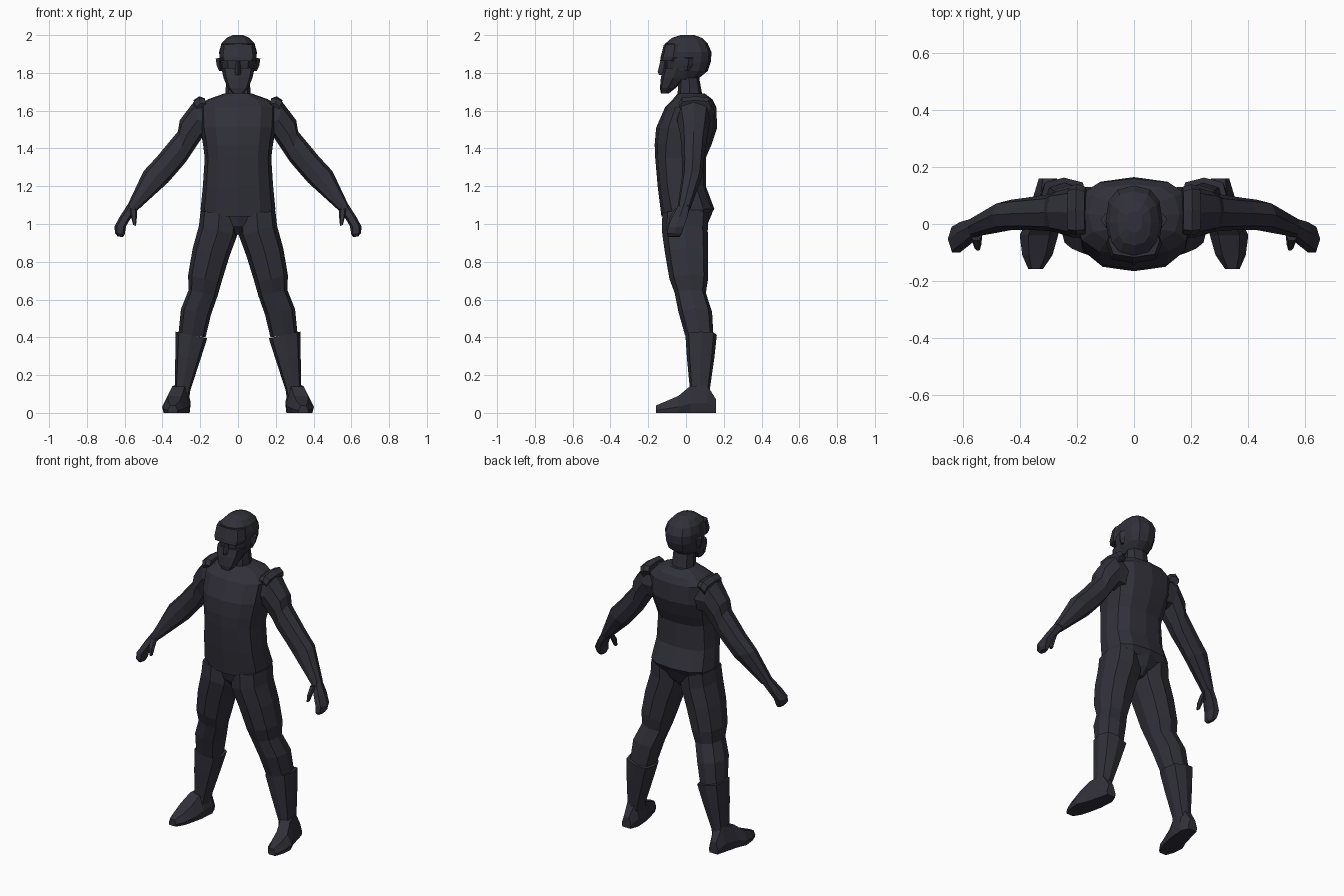
import bpy, bmesh, math
from mathutils import Vector

cloth = bpy.data.materials.new("dark slate")
cloth.diffuse_color = (0.031, 0.030, 0.042, 1)


def build(name, rings, mirror=False):
    """Skin a list of equal-length point rings and cap both ends."""
    bm = bmesh.new()
    loops = [[bm.verts.new(p) for p in r] for r in rings]
    n = len(loops[0])
    for a, b in zip(loops, loops[1:]):
        for i in range(n):
            j = (i + 1) % n
            bm.faces.new((a[i], a[j], b[j], b[i]))
    bm.faces.new(loops[0][::-1])
    bm.faces.new(loops[-1])
    bmesh.ops.recalc_face_normals(bm, faces=bm.faces)
    me = bpy.data.meshes.new(name)
    bm.to_mesh(me)
    bm.free()
    me.materials.append(cloth)
    ob = bpy.data.objects.new(name, me)
    bpy.context.collection.objects.link(ob)
    if mirror:
        empty_mod = ob.modifiers.new("mirror", 'MIRROR')
        empty_mod.use_axis[0] = True
    return ob


def oval(a, b, y0, y1, n=8, e=0.8):
    """Rounded ring from outer (x, z) to inner (x, z), spanning y0 to y1."""
    c = Vector(((a[0] + b[0]) / 2, (y0 + y1) / 2, (a[1] + b[1]) / 2))
    u = Vector((a[0] - b[0], 0, a[1] - b[1])) / 2
    v = Vector((0, (y1 - y0) / 2, 0))
    pts = []
    for i in range(n):
        t = 2 * math.pi * i / n
        co, si = round(math.cos(t), 6), round(math.sin(t), 6)
        pts.append(c + u * math.copysign(abs(co) ** e, co)
                   + v * math.copysign(abs(si) ** e, si))
    return pts


def limb(name, secs, **k):
    build(name, [oval(*s, **k) for s in secs], True)


def stack(name, secs, **k):
    """Central part: sections of (z, half width, front y, back y)."""
    build(name, [oval((w, z), (-w, z), a, b, **k) for z, w, a, b in secs])


# torso and jacket
stack("torso", [(1.04, .185, -.13, .125), (1.08, .198, -.135, .15),
                (1.20, .186, -.15, .105), (1.35, .176, -.163, .105),
                (1.42, .185, -.166, .135), (1.51, .20, -.158, .165),
                (1.62, .205, -.11, .16), (1.66, .16, -.07, .14),
                (1.69, .075, -.045, .10)], n=12, e=.75)
# seat and crotch
stack("pelvis", [(.945, .03, -.07, .07), (.99, .11, -.11, .11),
                 (1.06, .19, -.125, .14)], n=8)
# neck
stack("neck", [(1.64, .075, -.05, .11), (1.69, .066, -.045, .085),
               (1.80, .062, -.035, .065)], n=8)
# skull, brow band and beard
stack("head", [(1.765, .06, -.09, .06), (1.81, .085, -.11, .115),
               (1.86, .096, -.115, .132), (1.91, .1, -.115, .135),
               (1.955, .088, -.11, .115), (1.985, .06, -.075, .085),
               (2.0, .028, -.03, .045)], n=12, e=.8)
stack("brow", [(1.862, .088, -.137, -.02), (1.885, .098, -.134, 0),
               (1.95, .09, -.117, 0)], e=.6)
stack("beard", [(1.692, .028, -.133, -.09), (1.72, .055, -.138, -.055),
                (1.775, .077, -.133, .0), (1.825, .088, -.12, .02)], e=.65)
stack("nose", [(1.79, .02, -.143, -.09), (1.805, .018, -.15, -.09),
               (1.865, .009, -.135, -.09)], n=4, e=1)
# ears
limb("ear", [((.1, 1.81), (.08, 1.81), -.01, .02),
             ((.113, 1.84), (.08, 1.84), -.015, .035),
             ((.118, 1.875), (.08, 1.885), -.01, .04)], n=4, e=.6)

# arms, ending in closed fingers
limb("arm", [((.15, 1.645), (.15, 1.45), -.05, .13),
             ((.235, 1.645), (.192, 1.455), -.048, .13),
             ((.308, 1.55), (.235, 1.39), -.03, .115),
             ((.318, 1.49), (.275, 1.33), -.025, .105),
             ((.43, 1.355), (.322, 1.275), -.02, .093),
             ((.50, 1.28), (.37, 1.22), -.022, .085),
             ((.585, 1.10), (.535, 1.07), -.045, .025)])
limb("hand", [((.583, 1.105), (.533, 1.075), -.045, .022),
              ((.625, 1.04), (.565, 1.035), -.078, .012),
              ((.655, .985), (.592, .99), -.10, -.005),
              ((.65, .95), (.60, .945), -.105, -.02),
              ((.637, .935), (.61, .93), -.095, -.03)], n=6)
limb("thumb", [((.575, 1.085), (.535, 1.075), -.06, -.02),
               ((.567, 1.04), (.536, 1.03), -.088, -.05),
               ((.555, .995), (.54, .99), -.095, -.07)], n=6)
# raised shoulder edge
limb("shoulder_flap", [((.175, 1.665), (.165, 1.61), -.035, .13),
                       ((.205, 1.676), (.195, 1.60), -.04, .14),
                       ((.236, 1.655), (.21, 1.58), -.035, .135)], e=.6)

# legs
limb("leg", [((.198, 1.07), (.0, 1.04), -.125, .12),
             ((.207, .99), (.004, .94), -.128, .115),
             ((.24, .87), (.045, .83), -.112, .117),
             ((.264, .73), (.088, .69), -.088, .117),
             ((.262, .65), (.108, .62), -.06, .105),
             ((.302, .55), (.143, .52), -.04, .138),
             ((.315, .42), (.172, .40), -.005, .145)], e=.72)
# boot shafts with open-looking cuffs
limb("boot_shaft", [((.33, .43), (.163, .395), -.003, .163),
                    ((.332, .30), (.20, .28), .005, .15),
                    ((.334, .14), (.252, .12), .02, .127),
                    ((.337, .07), (.26, .07), .01, .135)], e=.65)


def sole_ring(y, x0, x1, top):
    m, w = (x0 + x1) / 2, (x1 - x0) / 2
    prof = [(-.88, 0), (.88, 0), (1, .35), (.55, 1), (-.55, 1), (-1, .35)]
    return [(m + w * p, y, top * q) for p, q in prof]


# boot feet, turned slightly outward
build("boot_foot", [sole_ring(*s) for s in (
    (-.158, .32, .372, .04), (-.11, .287, .393, .06), (-.04, .267, .402, .09),
    (.02, .255, .375, .14), (.11, .25, .35, .15), (.16, .272, .335, .07))], True)
